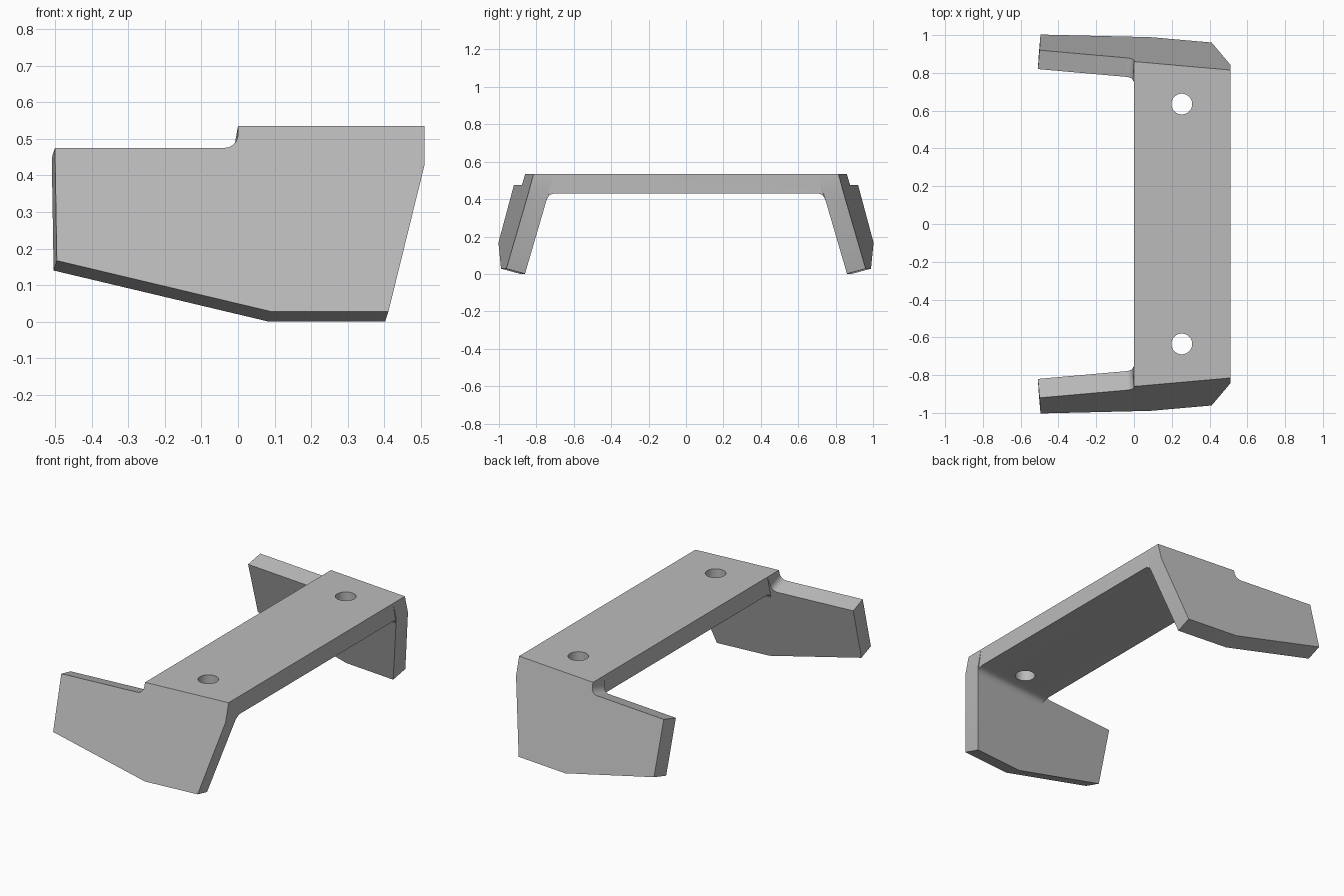
import bpy, bmesh, math
from mathutils import Vector

cube = bpy.data.objects.get("Cube")
if cube:
    bpy.data.objects.remove(cube, do_unlink=True)

grey = bpy.data.materials.new("plain grey")
grey.use_nodes = True
colour = (0.5, 0.5, 0.5, 1)
grey.diffuse_color = colour
grey.node_tree.nodes["Principled BSDF"].inputs["Base Color"].default_value = colour

TOP, UNDER, END, THICK = 0.535, 0.43, 0.51, 0.104
LEAN, SPLAY = 0.27, 0.088
NORMAL = Vector((SPLAY, 1, LEAN)).normalized()


def outer_y(x, z):
    return 0.86 - SPLAY * x - LEAN * (z - TOP)


def inner_y(x, z):
    return outer_y(x, z) - THICK * NORMAL.length / NORMAL.y


def make_object(name, bm):
    bmesh.ops.recalc_face_normals(bm, faces=bm.faces)
    mesh = bpy.data.meshes.new(name)
    bm.to_mesh(mesh)
    bm.free()
    obj = bpy.data.objects.new(name, mesh)
    bpy.context.collection.objects.link(obj)
    mesh.materials.append(grey)
    return obj


def loft(name, ring_a, ring_b):
    bm = bmesh.new()
    a = [bm.verts.new(p) for p in ring_a]
    b = [bm.verts.new(p) for p in ring_b]
    bm.faces.new(a)
    bm.faces.new(b[::-1])
    for i in range(len(a)):
        j = (i + 1) % len(a)
        bm.faces.new((a[i], b[i], b[j], a[j]))
    return make_object(name, bm)


# Splayed side leg, with a rounded notch where it meets the plate
r = 0.037
notch = [(-r + r * math.cos(t), 0.475 + r + r * math.sin(t))
         for t in (-math.pi / 2 * i / 8 for i in range(9))]
outline = [(0, TOP)] + notch + [(-0.5, 0.475), (-0.495, 0.167), (0.09, 0.028),
                                (0.411, 0.028), (END, UNDER), (END, TOP)]


def leg_ring(side, inner):
    ring = []
    for x, z in outline:
        p = Vector((x, outer_y(x, z), z))
        if inner:
            if z == TOP or x == END:
                p.y = inner_y(x, z)
            else:
                p -= NORMAL * THICK
        ring.append((p.x, p.y * side, p.z))
    return ring


for side, name in ((1, "back_leg"), (-1, "front_leg")):
    leg = loft(name, leg_ring(side, False), leg_ring(side, True))


# Top plate, with a rounded corner under each end
def plate_ring(x):
    r = 0.036
    half = [(inner_y(x, TOP), TOP, x)]
    end = Vector((inner_y(x, UNDER - r), UNDER - r))
    corner = Vector((inner_y(x, UNDER), UNDER))
    start = corner - Vector((r, 0))
    for i in range(9):
        t = i / 8
        p = end * (1 - t) ** 2 + corner * 2 * t * (1 - t) + start * t * t
        half.append((p.x, p.y, x - max(0, UNDER - p.y) * 0.25 * (x > 0)))
    return ([(px, y, z) for y, z, px in half]
            + [(px, -y, z) for y, z, px in reversed(half)])


plate = loft("top_plate", plate_ring(0), plate_ring(END))

# Screw holes through the plate
for y in (0.635, -0.635):
    bpy.ops.mesh.primitive_cylinder_add(vertices=40, radius=0.055, depth=0.5,
                                        location=(0.253, y, 0.48))
    cutter = bpy.context.object
    cutter.name = "hole_cutter"
    cutter.data.materials.append(grey)
    cutter.hide_render = True
    cutter.hide_set(True)
    cut = plate.modifiers.new("screw_hole", "BOOLEAN")
    cut.operation = "DIFFERENCE"
    cut.solver = "EXACT"
    cut.object = cutter

# Smooth rounded corners while keeping hard edges
bpy.ops.object.select_all(action="DESELECT")
for name in ("top_plate", "back_leg", "front_leg"):
    bpy.data.objects[name].select_set(True)
bpy.context.view_layer.objects.active = plate
bpy.ops.object.shade_smooth_by_angle(angle=math.radians(25))
